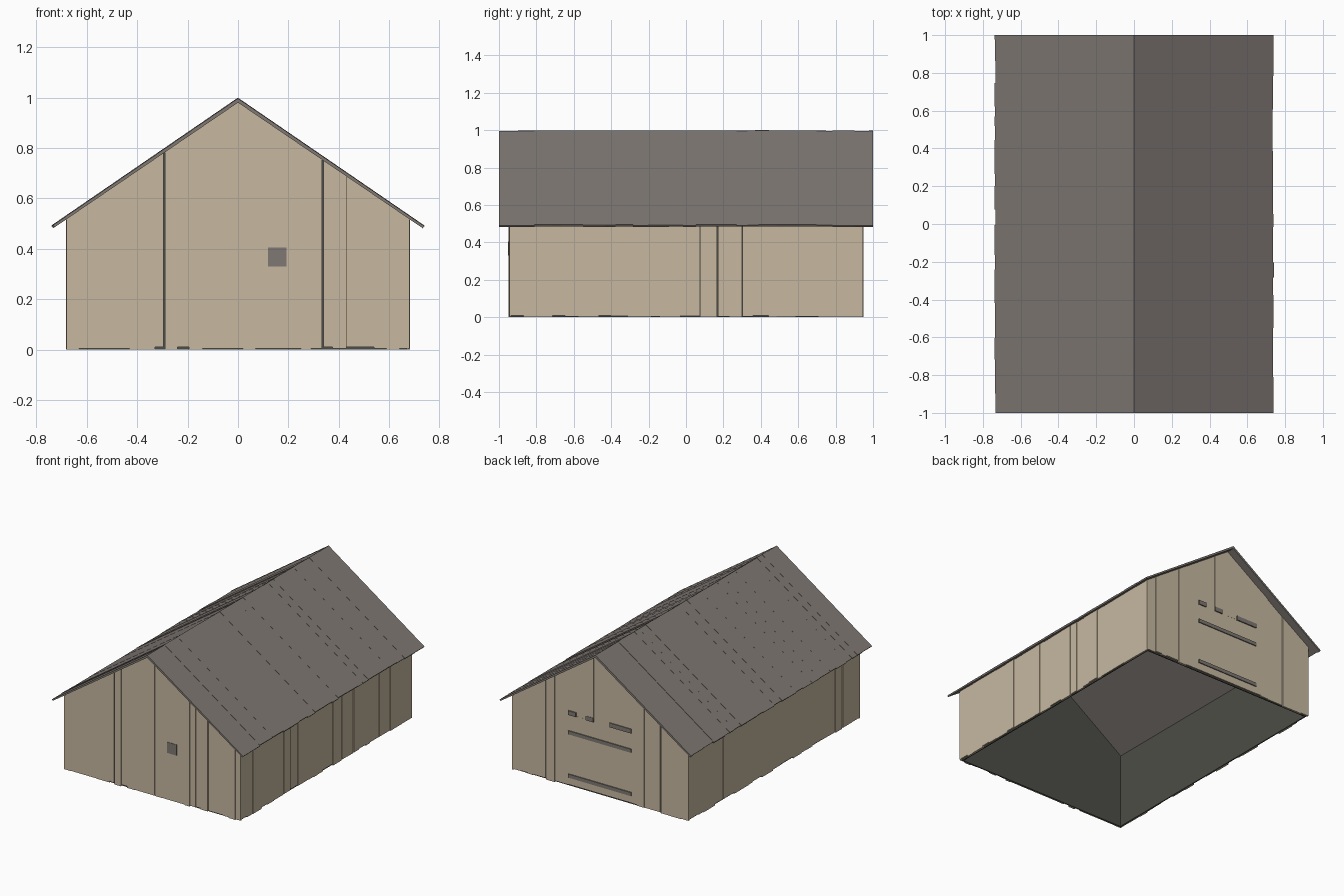
import bpy
import bmesh
import random
from mathutils import Vector

random.seed(4)
if "Cube" in bpy.data.objects:
    bpy.data.objects.remove(bpy.data.objects["Cube"], do_unlink=True)

# Main dimensions
HALF_W, HALF_L = 0.68, 0.945
EAVE_X, EAVE_Z = 0.74, 0.485
RIDGE, ROOF_UNDER, PITCH = 1.0, 0.98, 0.68


def material(name, rgb):
    mat = bpy.data.materials.new(name)
    mat.use_nodes = True
    mat.diffuse_color = (*rgb, 1)
    mat.node_tree.nodes["Principled BSDF"].inputs["Base Color"].default_value = (*rgb, 1)
    return mat


WOOD = material("pale wood", (0.57, 0.485, 0.355))
GREY = material("weathered grey", (0.212, 0.19, 0.172))
DARK = material("dark lining", (0.073, 0.075, 0.063))


def prism(bm, loop, offset):
    """Solid made from a flat outline pushed along an offset."""
    a = [bm.verts.new(p) for p in loop]
    b = [bm.verts.new(Vector(p) + Vector(offset)) for p in loop]
    bm.faces.new(a)
    bm.faces.new(b[::-1])
    for i in range(len(a)):
        j = (i + 1) % len(a)
        bm.faces.new((a[i], b[i], b[j], a[j]))


def build(name, mat, parts):
    bm = bmesh.new()
    for loop, offset in parts:
        prism(bm, loop, offset)
    bmesh.ops.recalc_face_normals(bm, faces=bm.faces)
    mesh = bpy.data.meshes.new(name)
    bm.to_mesh(mesh)
    bm.free()
    mesh.materials.append(mat)
    obj = bpy.data.objects.new(name, mesh)
    bpy.context.collection.objects.link(obj)


def roof_height(x):
    return ROOF_UNDER - PITCH * abs(x)


def gable_outline(x0, x1, bottom, y):
    """Board outline whose top follows the roof."""
    pts = [(x0, y, bottom), (x1, y, bottom), (x1, y, roof_height(x1))]
    if x0 < 0 < x1:
        pts.append((0, y, ROOF_UNDER))
    return pts + [(x0, y, roof_height(x0))]


def rect(x0, x1, z0, z1, y):
    return [(x0, y, z0), (x1, y, z0), (x1, y, z1), (x0, y, z1)]


def random_cuts(start, end, low, high):
    cuts = [start]
    while cuts[-1] < end - high:
        cuts.append(cuts[-1] + random.uniform(low, high))
    return cuts + [end]


def gable_boards(cuts, side, bottom=None, gaps=()):
    parts = []
    for x0, x1 in zip(cuts, cuts[1:]):
        face = HALF_L + random.uniform(-0.004, 0.004)
        low = random.choice((0, 0.004, 0.01)) if bottom is None else bottom
        end = x1 - 0.006 if x1 in gaps else x1
        parts.append((gable_outline(x0, end, low, side * 0.935),
                      (0, side * (face - 0.935), 0)))
    return parts


# Dark lining inside the boards, open underneath
lining = [(gable_outline(-0.67, 0.67, 0, s * 0.935), (0, -s * 0.008, 0)) for s in (-1, 1)]
for s in (-1, 1):
    top = roof_height(0.67)
    loop = [(s * 0.67, -0.935, 0), (s * 0.67, 0.935, 0),
            (s * 0.67, 0.935, top), (s * 0.67, -0.935, top)]
    lining.append((loop, (-s * 0.008, 0, 0)))
build("inner_lining", DARK, lining)

# Front gable boards
front_cuts = [-HALF_W, -0.63, -0.43, -0.33, -0.29, -0.24, -0.195, -0.14, 0.02, 0.07,
              0.25, 0.29, 0.34, 0.375, 0.43, 0.54, 0.59, 0.64, HALF_W]
build("front_boards", WOOD, gable_boards(front_cuts, -1, gaps=(-0.29, 0.34)))

# Back gable boards either side of the door and above it
DOOR_L, DOOR_R, DOOR_TOP = 0.245, -0.24, 0.5
left_cuts = [DOOR_L, 0.35, 0.42, 0.52, 0.56, 0.61, HALF_W]
right_cuts = [-HALF_W, -0.62, -0.525, -0.46, -0.34, -0.28, DOOR_R]
above_cuts = [DOOR_R, -0.075, 0.05, 0.11, DOOR_L]
build("back_boards", WOOD,
      gable_boards(left_cuts, 1, gaps=(0.42,)) + gable_boards(right_cuts, 1, gaps=(-0.46,))
      + gable_boards(above_cuts, 1, DOOR_TOP))

# Door leaf, its cross battens and the broken lintel
build("back_door", WOOD, [(rect(DOOR_R, DOOR_L, 0.01, DOOR_TOP, 0.935), (0, 0.008, 0))])
build("door_battens", GREY,
      [(rect(DOOR_R, DOOR_L, z, z + 0.025, 0.935), (0, 0.015, 0)) for z in (0.06, 0.362)])
build("door_lintel", GREY,
      [(rect(x0, x1, 0.497, 0.527, 0.935), (0, 0.016, 0))
       for x0, x1 in ((DOOR_R, -0.075), (0.05, 0.11), (0.185, DOOR_L))])

# Small front hatch
build("front_hatch", GREY, [(rect(0.12, 0.193, 0.33, 0.405, -0.945), (0, -0.006, 0))])

# Side wall boards
for s, name in ((1, "left_boards"), (-1, "right_boards")):
    cuts = random_cuts(-HALF_L, HALF_L, 0.04, 0.13)
    parts = []
    for y0, y1 in zip(cuts, cuts[1:]):
        low = random.choice((0, 0.004, 0.01))
        face = HALF_W + random.uniform(-0.003, 0.003)
        gap = random.choice((0, 0, 0.005))
        top = roof_height(HALF_W)
        loop = [(s * 0.67, y0, low), (s * 0.67, y1 - gap, low),
                (s * 0.67, y1 - gap, top), (s * 0.67, y0, top)]
        parts.append((loop, (s * (face - 0.67), 0, 0)))
    build(name, WOOD, parts)

# Roof slopes made of boards with slightly uneven thickness and eaves
for s, name in ((1, "left_roof"), (-1, "right_roof")):
    cuts = random_cuts(-1, 1, 0.05, 0.13)
    parts = []
    for y0, y1 in zip(cuts, cuts[1:]):
        drop = random.uniform(0, 0.004)
        x = EAVE_X - random.uniform(0, 0.006)
        slope = (RIDGE - 0.493) / EAVE_X
        loop = [(0, y0, RIDGE - drop), (s * x, y0, RIDGE - drop - slope * x),
                (s * (x - 0.007), y0, roof_height(x - 0.007)), (0, y0, ROOF_UNDER)]
        parts.append((loop, (0, y1 - y0, 0)))
    build(name, GREY, parts)
